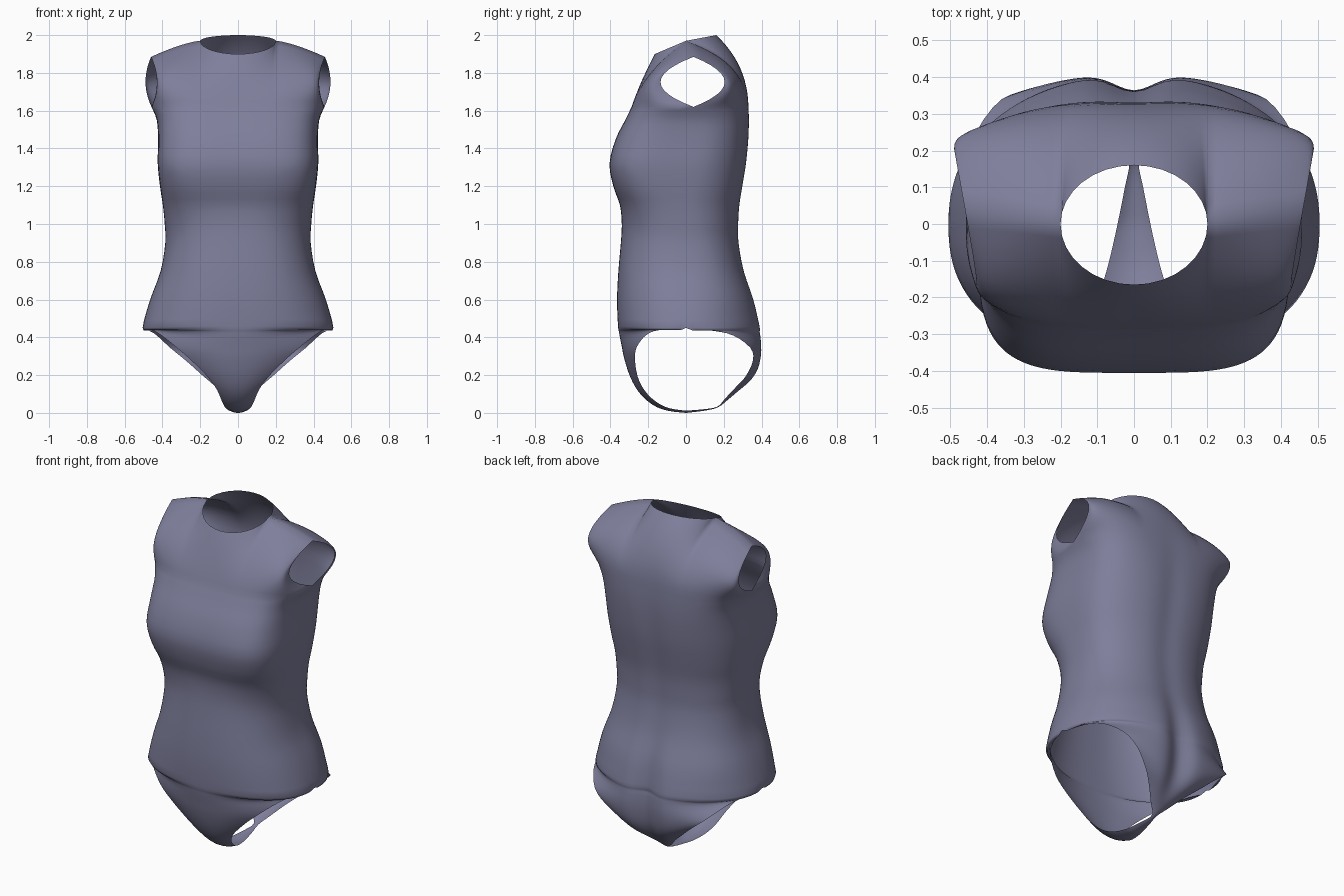
import bpy, bmesh, math

if "Cube" in bpy.data.objects:
    bpy.data.objects.remove(bpy.data.objects["Cube"])

N = 28            # columns per half panel
NECK = 8          # columns that end at the neckline
STEPS = 3         # smooth rows between profile rows

# torso levels: z, half width, side y, front y, front squareness, back y, back squareness, back groove
TORSO = [
    (0.46, .505, .00, -.360, 2.4, .400, 2.2, .040),
    (0.60, .465, .00, -.365, 2.4, .365, 2.3, .025),
    (0.75, .410, .00, -.358, 2.5, .312, 2.4, .012),
    (0.90, .385, .00, -.345, 2.5, .284, 2.4, .010),
    (1.00, .388, .00, -.340, 2.6, .282, 2.4, .010),
    (1.10, .398, .00, -.350, 3.0, .288, 2.4, .010),
    (1.20, .413, .00, -.385, 3.6, .303, 2.5, .010),
    (1.32, .425, .00, -.405, 4.0, .322, 2.6, .010),
    (1.45, .423, .02, -.372, 3.8, .333, 2.8, .008),
    (1.55, .430, .03, -.322, 3.6, .335, 3.0, .005),
    (1.62, .458, .04, -.288, 3.4, .332, 3.0, .003),
]
# strips between the legs: edge x, centre y, centre z, edge y, edge z
FRONT_STRIP = [
    (.045, .00, .000, .00, .012), (.065, -.10, .012, -.09, .025),
    (.085, -.18, .045, -.16, .060), (.110, -.25, .11, -.22, .12),
    (.160, -.295, .19, -.255, .19), (.250, -.325, .28, -.27, .28),
    (.330, -.34, .35, -.26, .35), (.420, -.35, .40, -.20, .42),
    (.470, -.355, .43, -.11, .443),
]
BACK_STRIP = [
    (.045, .00, .000, .00, .012), (.025, .10, .012, .10, .020),
    (.015, .17, .030, .17, .035), (.060, .24, .07, .22, .08),
    (.120, .31, .115, .27, .14), (.190, .365, .17, .32, .20),
    (.280, .395, .24, .355, .28), (.360, .408, .33, .34, .345),
    (.430, .407, .40, .25, .41), (.470, .403, .43, .14, .435),
]


def lerp(a, b, f):
    return a + (b - a) * f


def catmull(rows):
    """Smoothly resample a list of equal-length tuples."""
    out = []
    for i in range(len(rows) - 1):
        a, b = rows[max(i - 1, 0)], rows[i]
        c, d = rows[i + 1], rows[min(i + 2, len(rows) - 1)]
        for s in range(STEPS):
            u = s / STEPS
            out.append([.5 * (2 * q + (r - p) * u + (2 * p - 5 * q + 4 * r - w) * u * u
                              + (3 * q - p - 3 * r + w) * u ** 3)
                        for p, q, r, w in zip(a, b, c, d)])
    out.append(list(rows[-1]))
    return out


def profile_rows(back):
    """Rows: edge x, centre y, centre z, edge y, edge z, squareness, flatness, groove."""
    strip = BACK_STRIP if back else FRONT_STRIP
    rows = []
    for i, r in enumerate(strip):
        groove = min(.045, max(0, (i - 2) * .018)) if back else 0
        rows.append(r + (2.3, .5 if i == len(strip) - 1 else 1, groove))
    for z, w, ys, yf, pf, yb, pb, g in TORSO:
        ez = .45 if z < .5 else z
        rows.append((w, yb, z, ys, ez, pb, 0, g) if back else (w, yf, z, ys, ez, pf, 0, 0))
    return catmull(rows)


def row_point(row, t):
    xe, yc, zc, ye, ze, p, k, g = row
    a = min(abs(t), 1)
    k = min(max(k, 0), 1)
    rounded = 1 - max(0, 1 - a ** p) ** (1 / p)
    s = lerp(rounded, a ** 2.2, k)
    x = xe * t
    y = lerp(yc, ye, s) - g * math.exp(-(x / .075) ** 2)
    return (x, y, lerp(zc, ze, a ** 2))


def top_point(j, t, back):
    """Neckline in the middle, shoulder seam outside it."""
    side = 1 if j >= 0 else -1
    if abs(j) <= NECK:
        a = j / NECK * math.pi / 2
        c = math.cos(a)
        return (.2 * math.sin(a), (.16 if back else -.165) * c, 1.97 + (.03 if back else -.07) * c)
    s = (abs(t) * .46 - .2) / .26
    return (side * lerp(.2, .46, s), .04 * s, 1.97 - .085 * s ** 1.4)


def panel(bm, back):
    cols = [(j, math.sin(j / N * math.pi / 2)) for j in range(-N, N + 1)]
    rows = profile_rows(back)
    grid = [[row_point(r, t) for j, t in cols] for r in rows]
    # chest or upper back, curving up to the neckline, shoulders and armholes
    base = grid[-1]
    for i in range(1, 13):
        u = i / 12
        line = []
        for (j, t), p0 in zip(cols, base):
            a, e = abs(t), abs(t) ** 6
            p1 = top_point(j, t, back)
            if back:
                c = (lerp(.46, .52, e) * t, lerp(.33, .37, e), lerp(1.84 + .03 * a, 1.75, e))
            else:
                c = (lerp(.46, .40, e) * t, lerp(-.235, -.31, e), lerp(1.77 + .08 * a, 1.75, e))
            line.append(tuple((1 - u) ** 2 * p + 2 * u * (1 - u) * q + u * u * r
                              for p, q, r in zip(p0, c, p1)))
        grid.append(line)
    vs = [[bm.verts.new(p) for p in line] for line in grid]
    for lo, hi in zip(vs, vs[1:]):
        for i in range(len(cols) - 1):
            q = (lo[i], lo[i + 1], hi[i + 1], hi[i])
            bm.faces.new(q[::-1] if back else q)


# bodysuit: front and back panels welded at the sides, shoulders and crotch
bm = bmesh.new()
panel(bm, False)
panel(bm, True)
bmesh.ops.remove_doubles(bm, verts=bm.verts, dist=.0008)
for f in bm.faces:
    f.smooth = True
mesh = bpy.data.meshes.new("bodysuit")
bm.to_mesh(mesh)
bm.free()
suit = bpy.data.objects.new("bodysuit", mesh)
bpy.context.collection.objects.link(suit)

# fabric colour
mat = bpy.data.materials.new("slate lavender fabric")
mat.diffuse_color = (.21, .21, .33, 1)
mat.use_nodes = True
mat.node_tree.nodes["Principled BSDF"].inputs["Base Color"].default_value = mat.diffuse_color
mesh.materials.append(mat)
